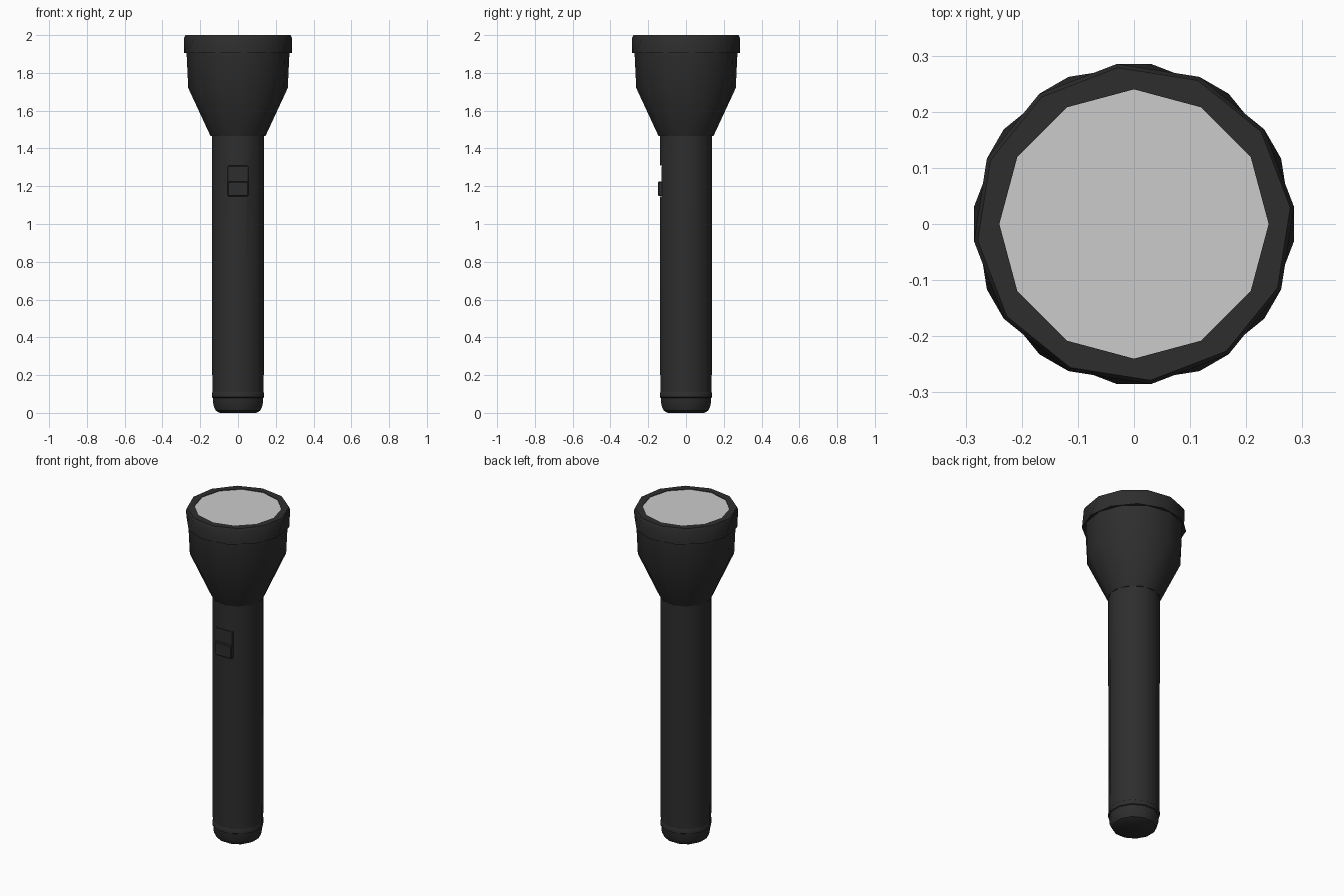
import bpy, bmesh, math

SIDES = 12

cube = bpy.data.objects.get("Cube")
if cube:
    bpy.data.objects.remove(cube, do_unlink=True)


def material(name, rgb):
    m = bpy.data.materials.new(name)
    m.use_nodes = True
    colour = (*rgb, 1)
    m.diffuse_color = colour
    m.node_tree.nodes["Principled BSDF"].inputs["Base Color"].default_value = colour
    return m


black = material("black casing", (0.027, 0.027, 0.027))
glass = material("pale lens", (0.6, 0.6, 0.6))


def finish(bm, name, mat, smooth=True):
    bmesh.ops.recalc_face_normals(bm, faces=bm.faces)
    mesh = bpy.data.meshes.new(name)
    bm.to_mesh(mesh)
    bm.free()
    mesh.materials.append(mat)
    ob = bpy.data.objects.new(name, mesh)
    bpy.context.collection.objects.link(ob)
    bpy.ops.object.select_all(action="DESELECT")
    ob.select_set(True)
    bpy.context.view_layer.objects.active = ob
    if smooth:
        bpy.ops.object.shade_smooth_by_angle(angle=math.radians(35))
    return ob


def turned(name, mat, rings, cap_start=True, cap_end=True):
    """Loft through rings of (radius, height, turn in degrees)."""
    bm = bmesh.new()
    loops = []
    for r, z, turn in rings:
        angles = [math.radians(turn) + math.tau * i / SIDES for i in range(SIDES)]
        loops.append([bm.verts.new((r * math.cos(a), r * math.sin(a), z)) for a in angles])
    for low, high in zip(loops, loops[1:]):
        for i in range(SIDES):
            j = (i + 1) % SIDES
            bm.faces.new((low[i], low[j], high[j], high[i]))
    if cap_start:
        bm.faces.new(loops[0])
    if cap_end:
        bm.faces.new(loops[-1])
    return finish(bm, name, mat)


def box(name, mat, lo, hi, bevel=0.0):
    bm = bmesh.new()
    bmesh.ops.create_cube(bm, size=1)
    for v in bm.verts:
        v.co = [(a + b) / 2 + c * (b - a) for a, b, c in zip(lo, hi, v.co)]
    if bevel:
        bmesh.ops.bevel(bm, geom=bm.edges[:], offset=bevel, segments=1, affect="EDGES")
    return finish(bm, name, mat, smooth=False)


# Tail cap with rounded end
turned("tail_cap", black, [(0.1, 0, 15), (0.122, 0.012, 15), (0.135, 0.04, 15), (0.138, 0.08, 15)])
turned("tail_ring", black, [(0.136, 0.078, 15), (0.143, 0.083, 15), (0.143, 0.105, 15), (0.138, 0.115, 15)])

# Barrel with a pocket for the switch
barrel = turned("barrel", black, [(0.141, 0.11, 15), (0.143, 1.48, 15)])
cutter = box("switch_pocket_cutter", black, (-0.057, -0.2, 1.145), (0.057, -0.122, 1.31))
cutter.hide_render = True
cut = barrel.modifiers.new("switch_pocket", "BOOLEAN")
cut.operation = "DIFFERENCE"
cut.solver = "EXACT"
cut.object = cutter
bpy.context.view_layer.objects.active = barrel
bpy.ops.object.modifier_apply(modifier=cut.name)
bpy.data.objects.remove(cutter, do_unlink=True)

# Rocker switch: low upper half, raised lower half
box("switch_upper", black, (-0.055, -0.13, 1.22), (0.055, -0.11, 1.307), 0.003)
box("switch_lower", black, (-0.055, -0.147, 1.148), (0.055, -0.11, 1.225), 0.004)

# Flared head
turned("head", black, [(0.146, 1.465, 6), (0.265, 1.72, 6), (0.274, 1.91, 6)])

# Bezel, slightly twisted, open around the lens
turned("bezel", black, [(0.262, 1.905, -6), (0.287, 1.905, -6), (0.287, 1.985, 6),
                        (0.28, 2, 6), (0.24, 2, 0), (0.24, 1.99, 0)],
       cap_start=False, cap_end=False)

# Flat lens
turned("lens", glass, [(0.24, 1.988, 0), (0.24, 1.997, 0)])
